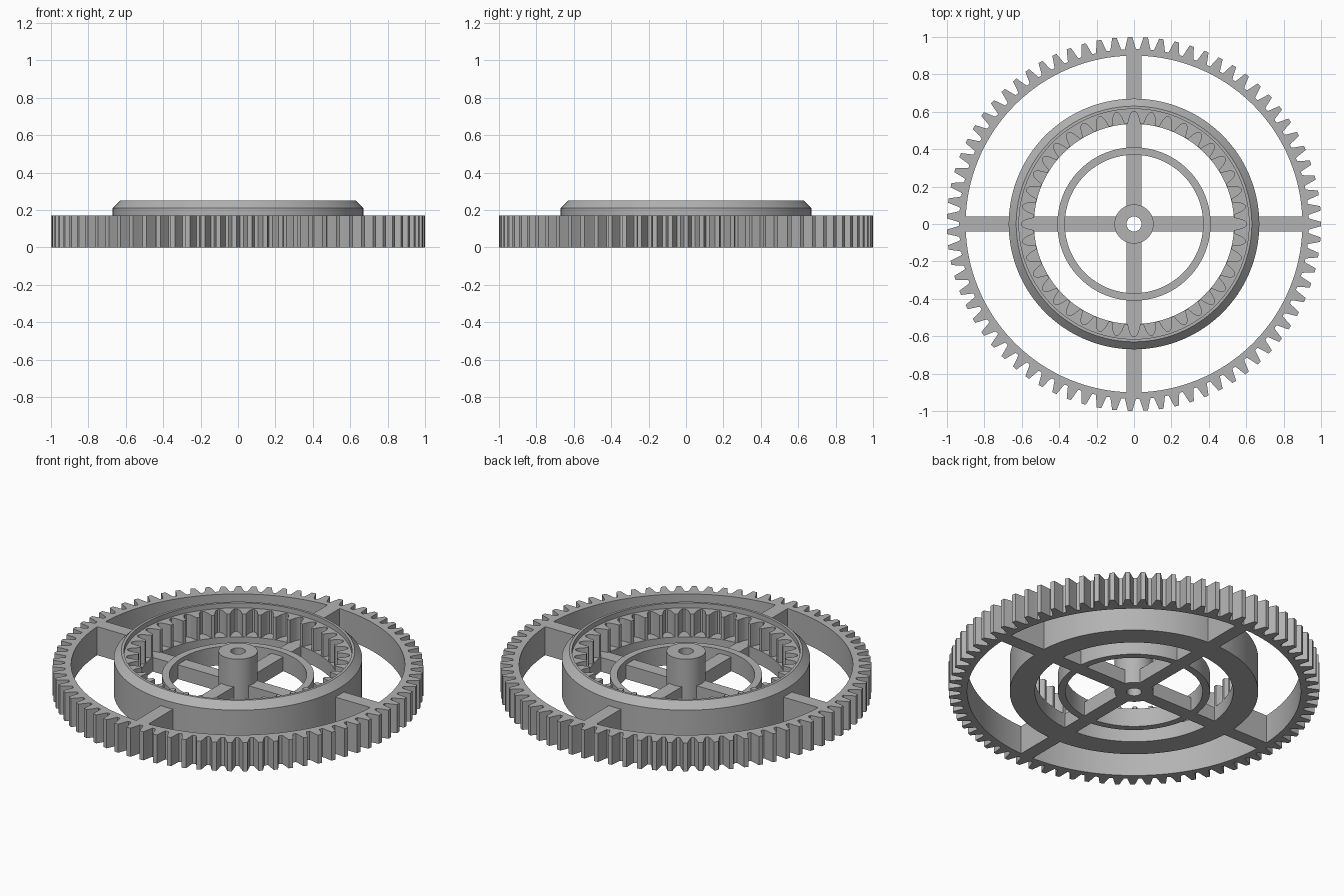
import bpy, bmesh
from math import cos, sin, pi, tau

cube = bpy.data.objects.get("Cube")
if cube:
    bpy.data.objects.remove(cube, do_unlink=True)

grey = bpy.data.materials.new("plain grey")
grey.use_nodes = True
COLOR = (0.45, 0.45, 0.45, 1)
grey.diffuse_color = COLOR
grey.node_tree.nodes["Principled BSDF"].inputs["Base Color"].default_value = COLOR


def solid(name, loops):
    """Closed ring-shaped solid: joins each loop to the next, and the last to the first."""
    bm = bmesh.new()
    rows = [[bm.verts.new(p) for p in loop] for loop in loops]
    n = len(rows[0])
    for k, row in enumerate(rows):
        other = rows[(k + 1) % len(rows)]
        for i in range(n):
            j = (i + 1) % n
            bm.faces.new((row[i], row[j], other[j], other[i]))
    bmesh.ops.recalc_face_normals(bm, faces=bm.faces)
    return finish(name, bm)


def finish(name, bm):
    mesh = bpy.data.meshes.new(name)
    bm.to_mesh(mesh)
    bm.free()
    mesh.materials.append(grey)
    obj = bpy.data.objects.new(name, mesh)
    bpy.context.collection.objects.link(obj)
    bpy.ops.object.select_all(action="DESELECT")
    obj.select_set(True)
    bpy.context.view_layer.objects.active = obj
    bpy.ops.object.shade_smooth_by_angle(angle=pi / 7)
    return obj


def loop(polar, z):
    return [(r * cos(a), r * sin(a), z) for a, r in polar]


def lathe(name, profile, steps=128):
    angles = [tau * i / steps for i in range(steps)]
    return solid(name, [loop([(a, r) for a in angles], z) for r, z in profile])


def toothed_ring(name, count, half_shape, plain_radius, z0, z1):
    """half_shape lists (half width, radius) from one side of a tooth or gap to its middle."""
    shape = [(-w, r) for w, r in half_shape] + [(w, r) for w, r in reversed(half_shape)]
    teeth = [(tau * i / count + w / r, r) for i in range(count) for w, r in shape]
    plain = [(a, plain_radius) for a, r in teeth]
    return solid(name, [loop(teeth, z0), loop(teeth, z1), loop(plain, z1), loop(plain, z0)])


def bar(name, r0, r1, half, height, turn):
    bm = bmesh.new()
    bmesh.ops.create_cube(bm, size=1)
    for v in bm.verts:
        x = r0 if v.co.x < 0 else r1
        y = half if v.co.y > 0 else -half
        c, s = cos(turn), sin(turn)
        v.co = (x * c - y * s, x * s + y * c, height if v.co.z > 0 else 0)
    return finish(name, bm)


# Outer gear rim with outward teeth
toothed_ring("outer_gear_rim", 75,
             [(0.030, 0.935), (0.025, 0.95), (0.020, 0.97), (0.012, 1.0)],
             0.90, 0, 0.17)

# Raised collar with a floor, bevelled outer edge and inner step
lathe("raised_collar", [(0.535, 0), (0.67, 0), (0.67, 0.21), (0.63, 0.25), (0.615, 0.25),
                        (0.615, 0.22), (0.607, 0.22), (0.607, 0.085), (0.535, 0.085)])

# Inward teeth standing on the collar floor
toothed_ring("inner_gear_teeth", 40,
             [(0.033, 0.537), (0.029, 0.555), (0.023, 0.577), (0.014, 0.595), (0.005, 0.602)],
             0.612, 0.08, 0.22)

# Support ring and bored hub
lathe("support_ring", [(0.37, 0), (0.41, 0), (0.41, 0.11), (0.37, 0.11)], 96)
lathe("hub", [(0.04, 0), (0.105, 0), (0.105, 0.25), (0.04, 0.25)], 48)

# Four spokes, low inside the collar and full height outside it
for i in range(4):
    bar(f"inner_spoke_{i + 1}", 0.08, 0.56, 0.04, 0.085, i * pi / 2)
    bar(f"outer_spoke_{i + 1}", 0.65, 0.91, 0.04, 0.17, i * pi / 2)
